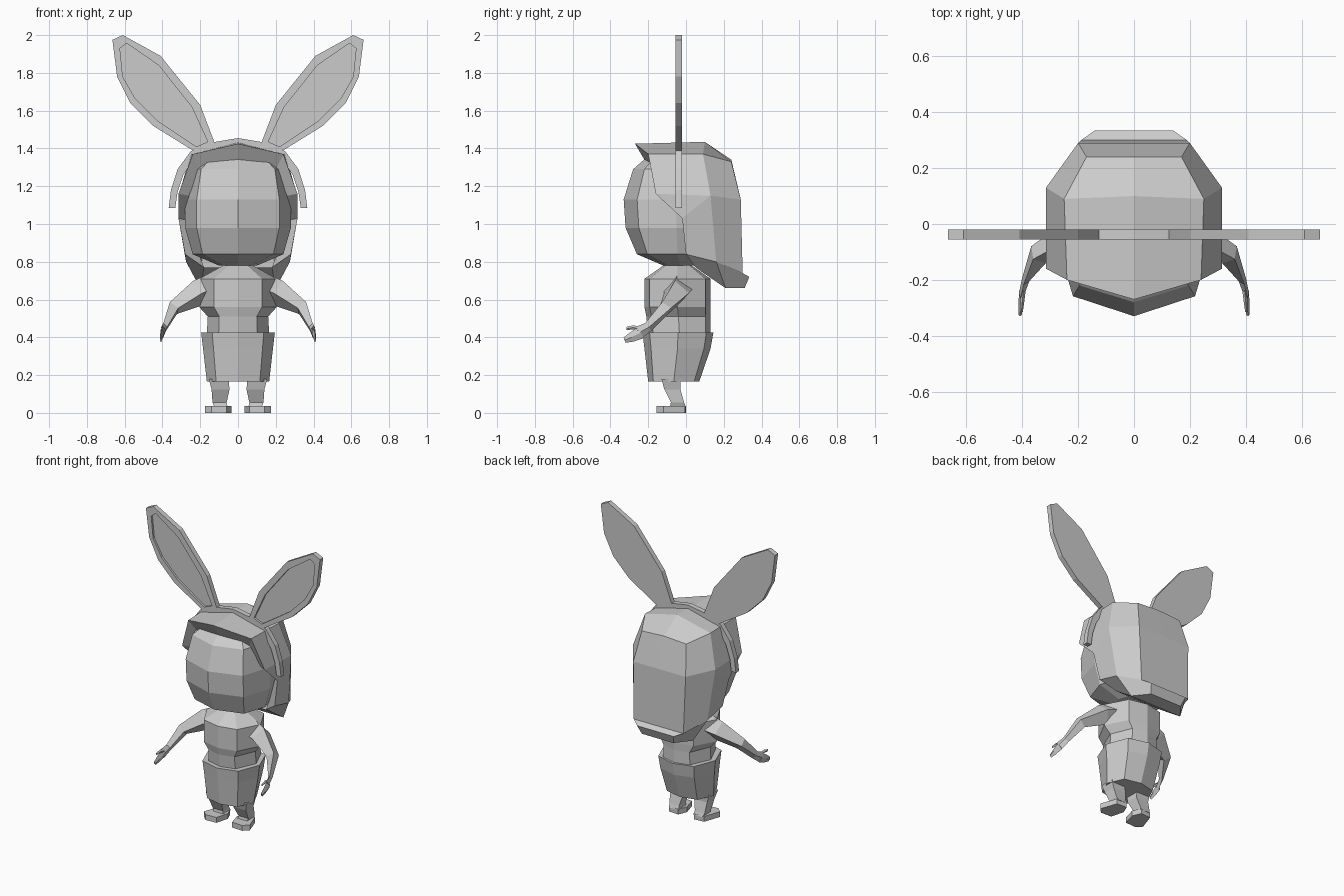
import bpy, bmesh
from mathutils import Vector

grey = bpy.data.materials.new("light_grey")
grey.diffuse_color = (0.6, 0.6, 0.6, 1)


def build(name, verts, faces, mirror=False):
    me = bpy.data.meshes.new(name)
    me.from_pydata([tuple(v) for v in verts], [], faces)
    bm = bmesh.new()
    bm.from_mesh(me)
    if mirror:
        geo = bm.verts[:] + bm.edges[:] + bm.faces[:]
        dup = bmesh.ops.duplicate(bm, geom=geo)["geom"]
        for v in dup:
            if isinstance(v, bmesh.types.BMVert):
                v.co.x *= -1
        bmesh.ops.reverse_faces(bm, faces=[f for f in dup if isinstance(f, bmesh.types.BMFace)])
        bmesh.ops.remove_doubles(bm, verts=bm.verts, dist=0.0005)
    bmesh.ops.recalc_face_normals(bm, faces=bm.faces)
    bm.to_mesh(me)
    bm.free()
    me.materials.append(grey)
    ob = bpy.data.objects.new(name, me)
    bpy.context.collection.objects.link(ob)
    return ob


def loft(name, rings, mirror=False):
    n = len(rings[0])
    faces = [[i * n + j, i * n + (j + 1) % n, (i + 1) * n + (j + 1) % n, (i + 1) * n + j]
             for i in range(len(rings) - 1) for j in range(n)]
    faces += [list(range(n))[::-1], [(len(rings) - 1) * n + j for j in range(n)]]
    return build(name, [v for r in rings for v in r], faces, mirror)


def ring(z, w, front, back, inner, cut):
    """Symmetric eight-sided ring; inner = corner width ratio, cut = corner depth ratio."""
    mid, d = (front + back) / 2, back - front
    half = [(w * inner, front + d * cut), (w, mid), (w * inner, back - d * cut)]
    return ([(0, front, z)] + [(x, y, z) for x, y in half] + [(0, back, z)]
            + [(-x, y, z) for x, y in reversed(half)])


# Head
loft("head", [ring(*r, 0.78, 0.13) for r in (
    (0.78, 0.10, -0.12, 0.06), (0.84, 0.24, -0.26, 0.17), (0.98, 0.28, -0.32, 0.22),
    (1.13, 0.28, -0.33, 0.22), (1.29, 0.25, -0.28, 0.18), (1.36, 0.17, -0.20, 0.14))])

# Hair shell: half of it, mirrored
hair = [
    (0, -0.27, 1.425), (0.24, -0.20, 1.37), (0, 0.10, 1.435), (0.25, 0.09, 1.37),      # 0-3 crown
    (0, 0.24, 1.34), (0.17, 0.24, 1.33),                                              # 4-5 crown back
    (0.315, -0.16, 1.16), (0.315, 0.13, 1.15), (0.20, 0.29, 1.13), (0, 0.29, 1.13),   # 6-9 middle
    (0.315, -0.02, 1.03), (0.28, 0.0, 0.84), (0.275, 0.16, 0.80),                     # 10-12 side
    (0.19, 0.30, 0.74), (0, 0.30, 0.74),                                              # 13-14 nape
    (0.14, 0.335, 0.72), (0, 0.335, 0.72), (0.12, 0.31, 0.66), (0, 0.31, 0.66),       # 15-18 flick
    (0.20, 0.21, 0.66), (0, 0.21, 0.66), (0.18, 0.05, 0.77), (0, 0.05, 0.77),         # 19-22 underside
    (0, -0.22, 1.34), (0.20, -0.16, 1.29), (0.26, -0.12, 1.15), (0.27, 0.02, 1.02)]   # 23-26 inner rim
build("hair", hair, [
    (0, 1, 3, 2), (2, 3, 5, 4), (1, 6, 7, 3), (3, 7, 8, 5), (4, 5, 8, 9),
    (6, 10, 7), (10, 11, 12, 7), (7, 12, 13, 8), (8, 13, 14, 9),
    (13, 15, 16, 14), (15, 17, 18, 16), (13, 12, 19, 17, 15), (17, 19, 20, 18),
    (12, 11, 21, 19), (19, 21, 22, 20),
    (0, 23, 24, 1), (1, 24, 25, 6), (6, 25, 26, 10), (10, 26, 21, 11)], True)

# Headband: flat strip arched over the head
OUT = [(0, 1.455), (0.12, 1.435), (0.25, 1.385), (0.32, 1.29), (0.355, 1.18), (0.367, 1.085)]
INN = [(0, 1.41), (0.11, 1.395), (0.23, 1.345), (0.29, 1.26), (0.32, 1.17), (0.332, 1.085)]
Y0, Y1 = -0.055, -0.02
loft("headband", [[(a[0], Y0, a[1]), (a[0], Y1, a[1]), (b[0], Y1, b[1]), (b[0], Y0, b[1])]
                  for a, b in [((-o[0], o[1]), (-i[0], i[1])) for o, i in zip(OUT[:0:-1], INN[:0:-1])]
                  + list(zip(OUT, INN))])

# Ears: flat plates with a recessed front panel
EAR = [(0.12, 1.42), (0.20, 1.63), (0.41, 1.89), (0.61, 2.0), (0.665, 1.975),
       (0.64, 1.78), (0.57, 1.64), (0.45, 1.52), (0.24, 1.39)]
PANEL = [(0.16, 1.435), (0.245, 1.62), (0.42, 1.84), (0.59, 1.957), (0.625, 1.93),
         (0.61, 1.78), (0.545, 1.665), (0.43, 1.55), (0.22, 1.41)]
loft("ears", [[(x, y, z) for x, z in pts] for pts, y in
              ((EAR, Y1), (EAR, Y0), (PANEL, Y0), (PANEL, Y0 + 0.014))], True)

# Shirt and shorts
loft("shirt", [ring(*r, 0.62, 0.08) for r in (
    (0.42, 0.165, -0.20, 0.13), (0.51, 0.16, -0.21, 0.13), (0.56, 0.205, -0.22, 0.13),
    (0.71, 0.205, -0.22, 0.13), (0.78, 0.08, -0.12, 0.03))])
loft("shorts", [ring(*r, 0.70, 0.10) for r in (
    (0.165, 0.165, -0.20, 0.07), (0.34, 0.185, -0.22, 0.13), (0.425, 0.195, -0.23, 0.145))])


# Arms, hands and fingers: four-sided tubes along a path
def tube(name, stations):
    rings = []
    for i, (p, a, b) in enumerate(stations):
        d = (Vector(stations[min(i + 1, len(stations) - 1)][0])
             - Vector(stations[max(i - 1, 0)][0])).normalized()
        side = d.cross(Vector((0, 0, 1))).normalized()
        up = side.cross(d)
        p = Vector(p)
        rings.append([p + up * a, p + side * b, p - up * a, p - side * b])
    return loft(name, rings, True)


tube("arms", [((0.13, -0.04, 0.66), 0.08, 0.08), ((0.21, -0.05, 0.635), 0.07, 0.07),
              ((0.342, -0.11, 0.555), 0.04, 0.04), ((0.388, -0.20, 0.455), 0.027, 0.014),
              ((0.402, -0.25, 0.425), 0.035, 0.010)])
tube("fingers", [((0.401, -0.24, 0.425), 0.033, 0.010), ((0.406, -0.29, 0.400), 0.025, 0.008),
                 ((0.408, -0.325, 0.385), 0.015, 0.006)])
tube("thumbs", [((0.396, -0.24, 0.445), 0.012, 0.008), ((0.400, -0.28, 0.452), 0.011, 0.007),
                ((0.403, -0.315, 0.447), 0.008, 0.005)])


# Legs and feet
def box_ring(x0, x1, y0, y1, z):
    return [(x0, y0, z), (x1, y0, z), (x1, y1, z), (x0, y1, z)]


loft("legs", [box_ring(0.055, 0.125, -0.085, 0.0, 0.03), box_ring(0.06, 0.135, -0.08, -0.01, 0.055),
              box_ring(0.045, 0.14, -0.115, -0.03, 0.125), box_ring(0.05, 0.155, -0.13, -0.03, 0.18)], True)
FOOT = [(0.035, -0.06), (0.06, -0.15), (0.14, -0.155), (0.175, -0.12), (0.135, -0.005), (0.06, 0.0)]
loft("feet", [[(x, y, z) for x, y in FOOT] for z in (0, 0.037)], True)
